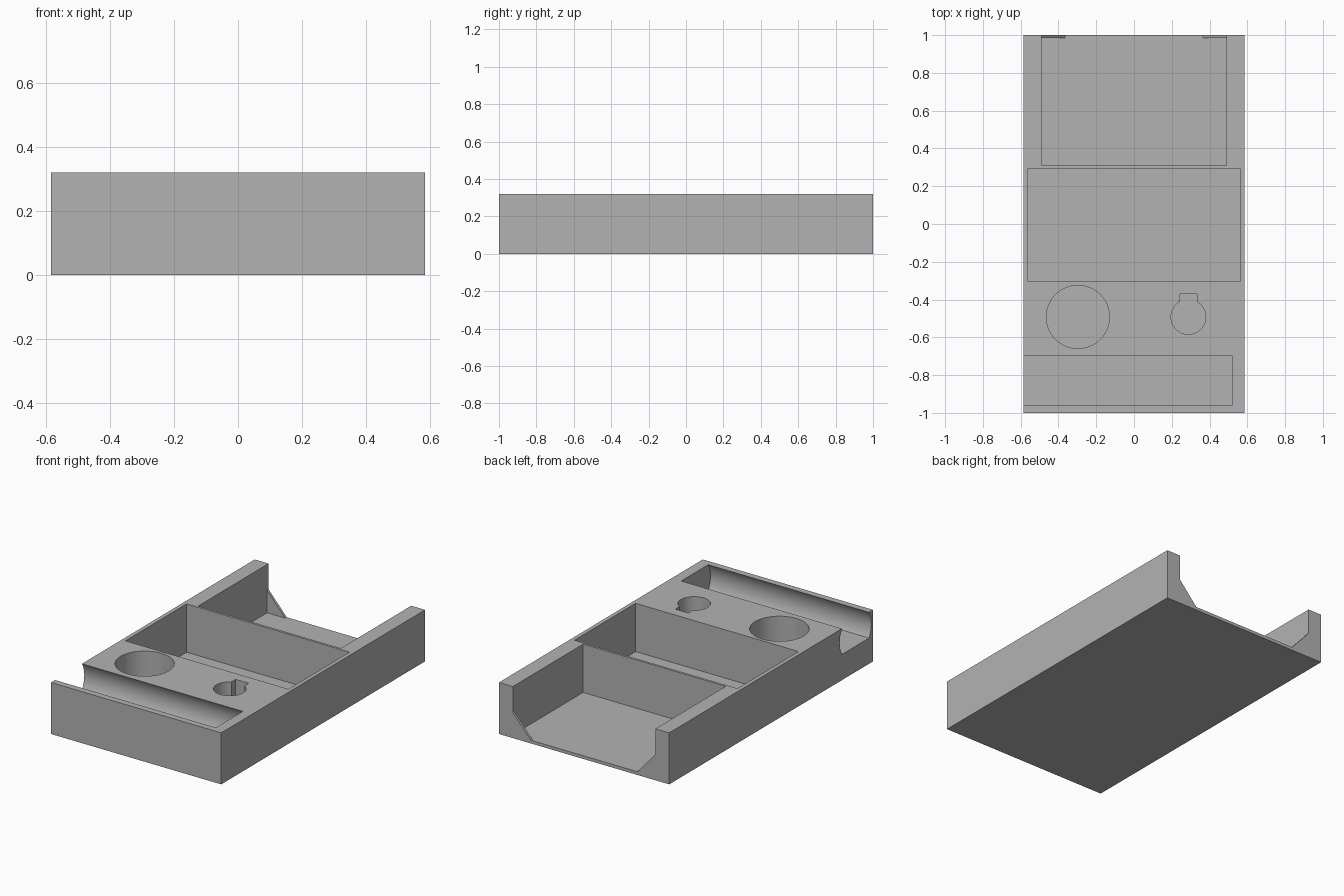
import bpy, bmesh, math
from mathutils import Vector

cube = bpy.data.objects.get("Cube")
if cube:
    bpy.data.objects.remove(cube, do_unlink=True)

grey = bpy.data.materials.new("plain grey")
grey.use_nodes = True
colour = (0.45, 0.45, 0.45, 1)
grey.diffuse_color = colour
grey.node_tree.nodes["Principled BSDF"].inputs["Base Color"].default_value = colour

TOP, FLOOR, OVER = 0.32, 0.02, 0.5


def prism(name, points, push):
    """Extrude a closed outline of 3D points along a vector."""
    bm = bmesh.new()
    face = bm.faces.new([bm.verts.new(p) for p in points])
    out = bmesh.ops.extrude_face_region(bm, geom=[face])
    moved = [v for v in out["geom"] if isinstance(v, bmesh.types.BMVert)]
    bmesh.ops.translate(bm, verts=moved, vec=Vector(push))
    bmesh.ops.recalc_face_normals(bm, faces=bm.faces)
    mesh = bpy.data.meshes.new(name)
    bm.to_mesh(mesh)
    bm.free()
    mesh.materials.append(grey)
    ob = bpy.data.objects.new(name, mesh)
    bpy.context.collection.objects.link(ob)
    return ob


def upright(name, outline, z0, z1):
    return prism(name, [(x, y, z0) for x, y in outline], (0, 0, z1 - z0))


def rect(x0, x1, y0, y1):
    return [(x0, y0), (x1, y0), (x1, y1), (x0, y1)]


def arc(cx, cy, r, a0, a1, n):
    step = (a1 - a0) / n
    return [(cx + r * math.cos(a0 + i * step), cy + r * math.sin(a0 + i * step))
            for i in range(n + 1)]


body = upright("tray_body", rect(-0.585, 0.585, -1, 1), 0, TOP)

# Rectangular pockets
cutters = [
    upright("middle_pocket", rect(-0.56, 0.56, -0.305, 0.295), FLOOR, OVER),
    upright("back_pocket", rect(-0.49, 0.49, 0.31, 0.985), FLOOR, OVER),
]

# Open back end with sloping lower corners
gate = [(-0.365, FLOOR), (0.365, FLOOR), (0.49, 0.16),
        (0.49, OVER), (-0.49, OVER), (-0.49, 0.16)]
cutters.append(prism("back_opening", [(x, 0.97, z) for x, z in gate], (0, 0.2, 0)))

# Large round hole
round_hole = arc(-0.297, -0.492, 0.167, 0, math.tau, 64)[:-1]
cutters.append(upright("round_hole", round_hole, FLOOR, OVER))

# Small round hole with a square notch toward the back
cx, cy, r, half = 0.288, -0.492, 0.092, 0.045
a = math.acos(half / r)
keyed = arc(cx, cy, r, math.pi - a, math.tau + a, 48)
keyed += [(cx + half, -0.37), (cx - half, -0.37)]
cutters.append(upright("notched_hole", keyed, FLOOR, OVER))

# Trough with bulging sides and a flat floor, open at one end
cy, cz, half, drop = -0.828, 0.24, 0.1325, 0.08
r, a = math.hypot(half, drop), math.atan2(drop, half)
trough = arc(cy, cz, r, -a, a, 20) + arc(cy, cz, r, math.pi - a, math.pi + a, 20)
# Straight neck above the rim keeps the cut clear of the top face
trough[21:21] = [(cy + half, OVER), (cy - half, OVER)]
cutters.append(prism("trough", [(-0.7, y, z) for y, z in trough], (1.22, 0, 0)))

bpy.context.view_layer.objects.active = body
for cutter in cutters:
    cutter.hide_render = True
    mod = body.modifiers.new(cutter.name, "BOOLEAN")
    mod.operation, mod.solver, mod.object = "DIFFERENCE", "EXACT", cutter
    bpy.ops.object.modifier_apply(modifier=mod.name)
    bpy.data.objects.remove(cutter, do_unlink=True)

# Smooth the round walls, keep the corners sharp
bpy.ops.object.select_all(action="DESELECT")
body.select_set(True)
bpy.ops.object.shade_smooth_by_angle(angle=math.radians(25))
